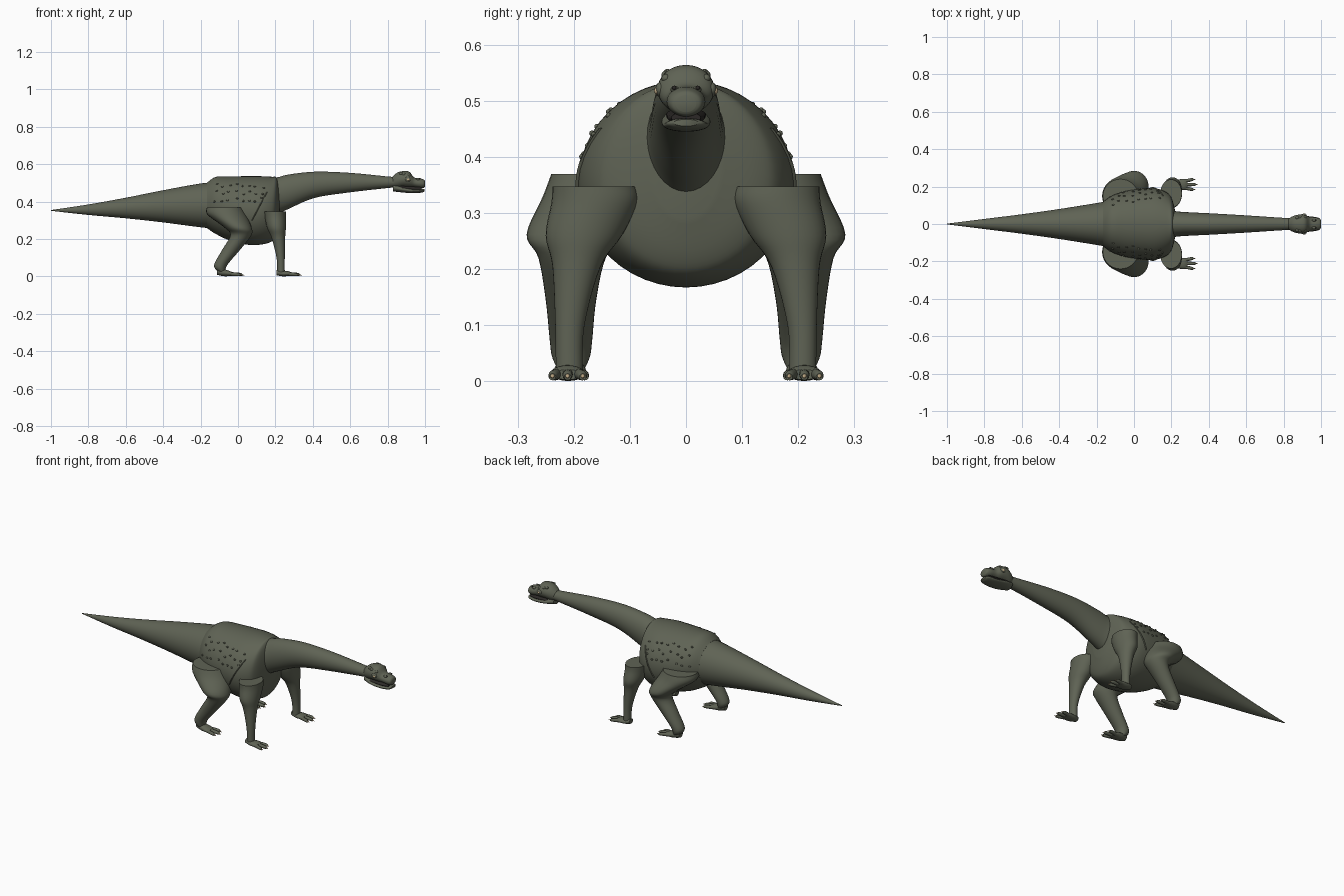
import bpy, bmesh, math, random
from mathutils import Vector, Matrix
from mathutils.bvhtree import BVHTree

cube = bpy.data.objects.get("Cube")
if cube:
    bpy.data.objects.remove(cube, do_unlink=True)
random.seed(4)


def material(name, rgb):
    m = bpy.data.materials.new(name)
    m.use_nodes = True
    m.diffuse_color = (*rgb, 1)
    bsdf = m.node_tree.nodes["Principled BSDF"]
    bsdf.inputs["Base Color"].default_value = (*rgb, 1)
    bsdf.inputs["Roughness"].default_value = 0.8
    return m


SKIN = material("olive_skin", (0.115, 0.125, 0.09))
CLAW = material("tan_claw", (0.55, 0.42, 0.25))
DARK = material("dark_mouth", (0.025, 0.022, 0.02))


def finish(name, bm, mat, mirrored=False, angle=45):
    bmesh.ops.recalc_face_normals(bm, faces=bm.faces)
    me = bpy.data.meshes.new(name)
    bm.to_mesh(me)
    bm.free()
    me.materials.append(mat)
    for p in me.polygons:
        p.use_smooth = True
    me.set_sharp_from_angle(angle=math.radians(angle))
    ob = bpy.data.objects.new(name, me)
    bpy.context.collection.objects.link(ob)
    if mirrored:
        ob.modifiers.new("Mirror", 'MIRROR').use_axis = (False, True, False)
    return ob


def smooth_path(rings, steps):
    """Catmull-Rom sampling of the ring values."""
    out = []
    n = len(rings)
    for i in range(n - 1):
        a, b, c, d = (rings[max(0, min(n - 1, i + k))] for k in (-1, 0, 1, 2))
        for s in range(steps):
            t = s / steps
            out.append([q + 0.5 * t * (r - p + t * (2*p - 5*q + 4*r - w + t * (3*(q - r) + w - p)))
                        for p, q, r, w in zip(a, b, c, d)])
    return out + [list(rings[-1])]


def loft(name, rings, axis, mat=SKIN, mirrored=False, sides=32, steps=5):
    """Rings are (x, y, z, r1, r2): r1/r2 are y/z radii along x, or x/y radii along z."""
    bm = bmesh.new()
    loops = []
    for x, y, z, r1, r2 in smooth_path(rings, steps):
        loop = []
        for k in range(sides):
            a = math.tau * k / sides
            u, v = r1 * math.cos(a), r2 * math.sin(a)
            loop.append(bm.verts.new((x, y + u, z + v) if axis == 'x' else (x + u, y + v, z)))
        loops.append(loop)
    for lo, hi in zip(loops, loops[1:]):
        for k in range(sides):
            j = (k + 1) % sides
            bm.faces.new((lo[k], lo[j], hi[j], hi[k]))
    bm.faces.new(loops[0])
    bm.faces.new(loops[-1])
    return finish(name, bm, mat, mirrored)


def blobs(name, items, mat, mirrored=True):
    """Small ellipsoids given as (centre, radii)."""
    bm = bmesh.new()
    for centre, radii in items:
        m = Matrix.Translation(centre) @ Matrix.Diagonal((*radii, 1))
        bmesh.ops.create_icosphere(bm, subdivisions=2, radius=1, matrix=m)
    return finish(name, bm, mat, mirrored)


# Trunk, tail and neck
body = loft("body", [
    (-0.165, 0, 0.38, 0.118, 0.122), (-0.12, 0, 0.38, 0.15, 0.152),
    (-0.05, 0, 0.365, 0.175, 0.17), (0.05, 0, 0.353, 0.19, 0.183),
    (0.12, 0, 0.353, 0.19, 0.183), (0.18, 0, 0.36, 0.165, 0.173),
    (0.205, 0, 0.375, 0.13, 0.155), (0.222, 0, 0.39, 0.06, 0.1)], 'x', sides=48)
loft("tail", [
    (-1, 0, 0.353, 0.002, 0.002), (-0.8, 0, 0.357, 0.027, 0.028),
    (-0.6, 0, 0.366, 0.052, 0.055), (-0.4, 0, 0.375, 0.08, 0.086),
    (-0.2, 0, 0.38, 0.112, 0.117), (-0.1, 0, 0.38, 0.13, 0.125)], 'x', sides=40)
loft("neck", [
    (0.17, 0, 0.42, 0.085, 0.105), (0.215, 0, 0.433, 0.07, 0.098),
    (0.27, 0, 0.453, 0.064, 0.092), (0.41, 0, 0.49, 0.057, 0.07),
    (0.6, 0, 0.502, 0.046, 0.052), (0.83, 0, 0.504, 0.031, 0.028),
    (0.88, 0, 0.508, 0.031, 0.028)], 'x')

# Head
loft("skull", [
    (0.825, 0, 0.505, 0.028, 0.028), (0.85, 0, 0.514, 0.042, 0.04),
    (0.88, 0, 0.52, 0.05, 0.043), (0.915, 0, 0.518, 0.049, 0.042),
    (0.942, 0, 0.503, 0.036, 0.027), (0.975, 0, 0.498, 0.034, 0.026),
    (0.994, 0, 0.496, 0.028, 0.022), (1, 0, 0.495, 0.018, 0.015)], 'x')
loft("lower_jaw", [
    (0.83, 0, 0.475, 0.03, 0.02), (0.88, 0, 0.465, 0.043, 0.016),
    (0.94, 0, 0.457, 0.041, 0.012), (0.985, 0, 0.459, 0.034, 0.01),
    (0.998, 0, 0.461, 0.022, 0.006)], 'x')
loft("mouth_lining", [
    (0.87, 0, 0.475, 0.036, 0.012), (0.94, 0, 0.47, 0.033, 0.012),
    (0.982, 0, 0.47, 0.026, 0.01)], 'x', DARK)
blobs("brow_bumps", [((0.872 + 0.014 * i, 0.033 + 0.003 * (i % 2), 0.549 - 0.003 * i),
                      (0.01, 0.008, 0.008)) for i in range(4)], SKIN)
blobs("eye_sockets", [((0.907, 0.045, 0.52), (0.017, 0.01, 0.014))], SKIN)
blobs("eyes", [((0.91, 0.051, 0.518), (0.008, 0.006, 0.007))], CLAW)
blobs("nostril_bumps", [((0.962, 0.02, 0.52), (0.012, 0.008, 0.007))], SKIN)
blobs("nostrils", [((0.972, 0.021, 0.523), (0.004, 0.004, 0.004))], DARK)

# Legs
loft("front_legs", [
    (0.198, 0.163, 0.347, 0.058, 0.075), (0.2, 0.163, 0.318, 0.057, 0.077),
    (0.206, 0.182, 0.26, 0.05, 0.068), (0.216, 0.195, 0.205, 0.036, 0.043),
    (0.228, 0.207, 0.1, 0.022, 0.026), (0.23, 0.208, 0.02, 0.02, 0.024)], 'z', mirrored=True)
loft("hind_legs", [
    (-0.072, 0.15, 0.37, 0.094, 0.09), (-0.06, 0.155, 0.33, 0.103, 0.1),
    (0, 0.197, 0.262, 0.073, 0.087), (0.015, 0.203, 0.22, 0.056, 0.06),
    (-0.035, 0.205, 0.145, 0.048, 0.045), (-0.085, 0.205, 0.075, 0.038, 0.038),
    (-0.095, 0.205, 0.045, 0.03, 0.034), (-0.085, 0.205, 0.022, 0.016, 0.024)], 'z', mirrored=True)


# Feet with three clawed toes
def foot(prefix, heel, y, length, height):
    palm = length * 0.6
    loft(prefix + "_feet", [
        (heel, y, height * 0.6, 0.018, height * 0.4),
        (heel + palm * 0.4, y, height * 0.45, 0.027, height * 0.42),
        (heel + palm * 0.8, y, 0.015, 0.03, 0.013),
        (heel + palm, y, 0.012, 0.026, 0.009)], 'x', mirrored=True, sides=20)
    bm = bmesh.new()
    for i in (-1, 0, 1):
        reach = heel + length - 0.012 * abs(i)
        loft(prefix + "_toes", [
            (heel + palm * 0.7, y + i * 0.016, 0.014, 0.009, 0.01),
            (reach - 0.025, y + i * 0.025, 0.011, 0.009, 0.009),
            (reach - 0.01, y + i * 0.027, 0.008, 0.006, 0.006)], 'x', mirrored=True, sides=12)
        m = Matrix.Translation((reach - 0.006, y + i * 0.027, 0.008)) @ Matrix.Rotation(math.radians(105), 4, 'Y')
        bmesh.ops.create_cone(bm, cap_ends=True, segments=10, radius1=0.005, radius2=0.0005, depth=0.018, matrix=m)
    finish(prefix + "_claws", bm, CLAW, True)


foot("front", 0.205, 0.211, 0.135, 0.034)
foot("hind", -0.112, 0.207, 0.145, 0.046)

# Scale bumps and shoulder fold laid on the flank
tree = BVHTree.FromPolygons([v.co for v in body.data.vertices],
                            [tuple(p.vertices) for p in body.data.polygons])


def flank(x, z):
    return tree.ray_cast(Vector((x, 1, z)), Vector((0, -1, 0)))[0]


scales = []
for z in (0.41, 0.45, 0.485):
    for i in range(8):
        p = flank(-0.12 + 0.036 * i + random.uniform(-0.01, 0.01), z + random.uniform(-0.012, 0.012))
        scales.append((p, (0.007, 0.005, 0.005)))
blobs("flank_scales", scales, SKIN)
fold = [flank(0.075 + 0.01 * i, 0.3 + 0.019 * i) for i in range(9)]
loft("shoulder_folds", [(p.x, p.y, p.z, 0.003, 0.005) for p in fold], 'z', mirrored=True, sides=8, steps=2)
